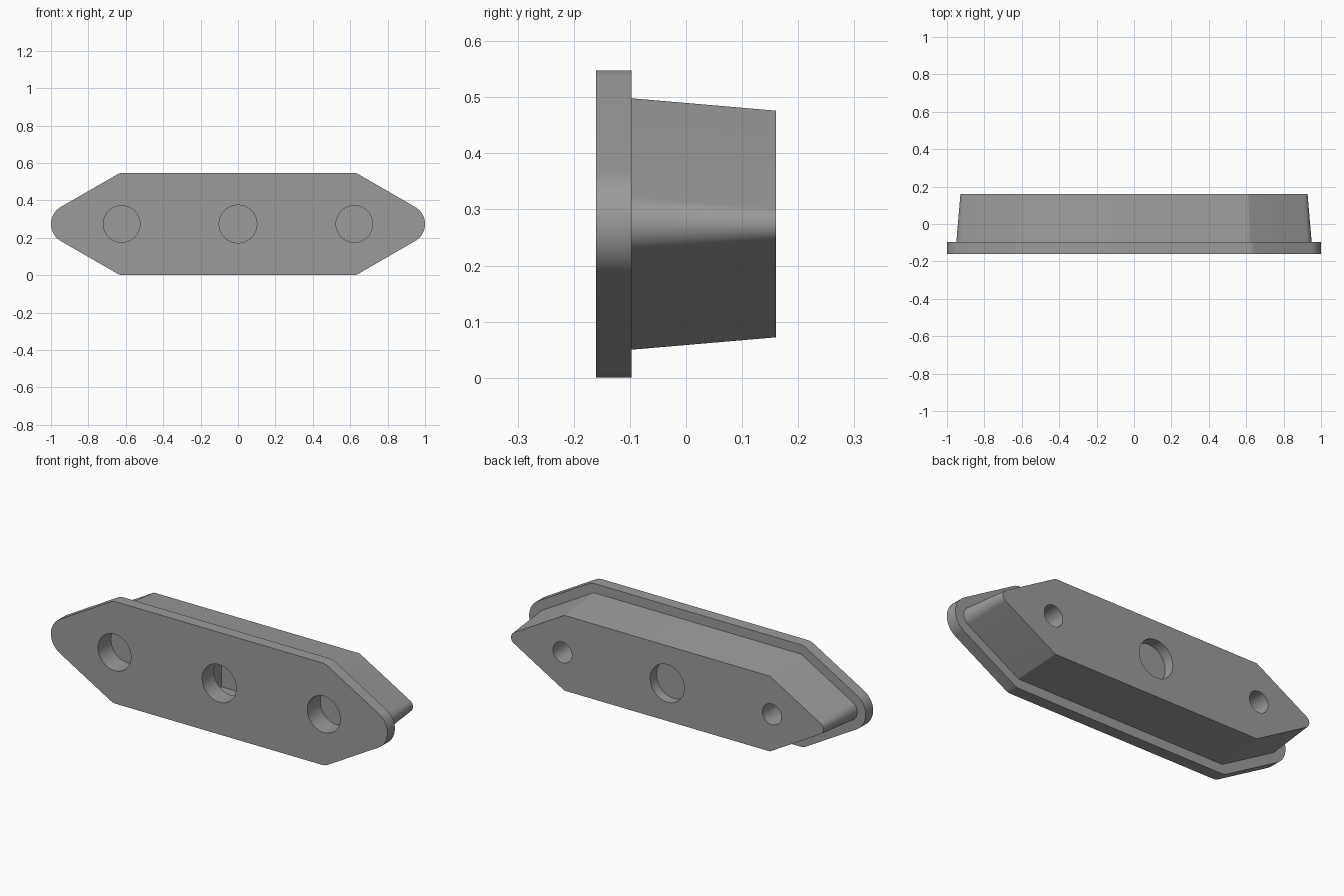
import bpy, bmesh, math
from mathutils import Matrix

if "Cube" in bpy.data.objects:
    bpy.data.objects.remove(bpy.data.objects["Cube"])

ZC = 0.274                      # height of the centre line
FRONT, STEP, BACK = -0.16, -0.097, 0.16

grey = bpy.data.materials.new("mid grey")
grey.diffuse_color = (0.33, 0.33, 0.33, 1)
grey.use_nodes = True
grey.node_tree.nodes["Principled BSDF"].inputs["Base Color"].default_value = grey.diffuse_color


def outline(inset):
    """Rounded elongated hexagon, shrunk evenly by inset."""
    tip, corner = 0.105 - inset, 0.075 - inset
    arcs = [(0.895, 0, tip, -60, 60, 16), (0.61, 0.199, corner, 60, 90, 6),
            (-0.61, 0.199, corner, 90, 120, 6), (-0.895, 0, tip, 120, 240, 16),
            (-0.61, -0.199, corner, 240, 270, 6), (0.61, -0.199, corner, 270, 300, 6)]
    pts = []
    for cx, cz, r, a0, a1, n in arcs:
        for i in range(n + 1):
            a = math.radians(a0 + (a1 - a0) * i / n)
            pts.append((cx + r * math.cos(a), ZC + cz + r * math.sin(a)))
    return pts


def add_object(name, bm):
    bmesh.ops.recalc_face_normals(bm, faces=bm.faces)
    me = bpy.data.meshes.new(name)
    bm.to_mesh(me)
    bm.free()
    me.materials.append(grey)
    ob = bpy.data.objects.new(name, me)
    bpy.context.collection.objects.link(ob)
    return ob


# Flange plate and tapered body, lofted as one stepped solid
bm = bmesh.new()
rings = []
for inset, y in [(0, FRONT), (0, STEP), (0.05, STEP), (0.072, BACK)]:
    rings.append([bm.verts.new((x, y, z)) for x, z in outline(inset)])
n = len(rings[0])
for a, b in zip(rings, rings[1:]):
    for i in range(n):
        j = (i + 1) % n
        bm.faces.new((a[i], a[j], b[j], b[i]))
bm.faces.new(rings[0])
bm.faces.new(rings[-1])
block = add_object("flanged_block", bm)


def hole(name, x, r, y0, y1):
    """Round cutter running along y."""
    bm = bmesh.new()
    bmesh.ops.create_cone(bm, cap_ends=True, segments=48, radius1=r, radius2=r,
                          depth=y1 - y0,
                          matrix=Matrix.Translation((x, (y0 + y1) / 2, ZC))
                          @ Matrix.Rotation(math.pi / 2, 4, 'X'))
    return add_object(name, bm)


def pocket(name, half, y0, y1):
    """Square cutter on the centre line."""
    bm = bmesh.new()
    bmesh.ops.create_cube(bm, size=1, matrix=Matrix.Translation((0, (y0 + y1) / 2, ZC))
                          @ Matrix.Diagonal((2 * half, y1 - y0, 2 * half, 1)))
    return add_object(name, bm)


# Blind bores in the front and back, and the hidden square pocket
cutters = [hole("front_centre_bore", 0, 0.101, FRONT - 0.1, -0.05),
           pocket("inner_pocket", 0.14, -0.06, 0.06),
           hole("back_centre_recess", 0, 0.101, BACK - 0.055, BACK + 0.1)]
for side in (-1, 1):
    cutters.append(hole("front_side_bore", side * 0.622, 0.098, FRONT - 0.1, -0.05))
    cutters.append(hole("back_side_bore", side * 0.622, 0.056, BACK - 0.18, BACK + 0.1))

bpy.context.view_layer.objects.active = block
block.select_set(True)
for c in cutters:
    c.hide_render = True
    mod = block.modifiers.new("cut", 'BOOLEAN')
    mod.operation = 'DIFFERENCE'
    mod.solver = 'EXACT'
    mod.object = c
    bpy.ops.object.modifier_apply(modifier=mod.name)
for c in cutters:
    bpy.data.objects.remove(c)

bpy.ops.object.shade_smooth_by_angle(angle=math.radians(25))
